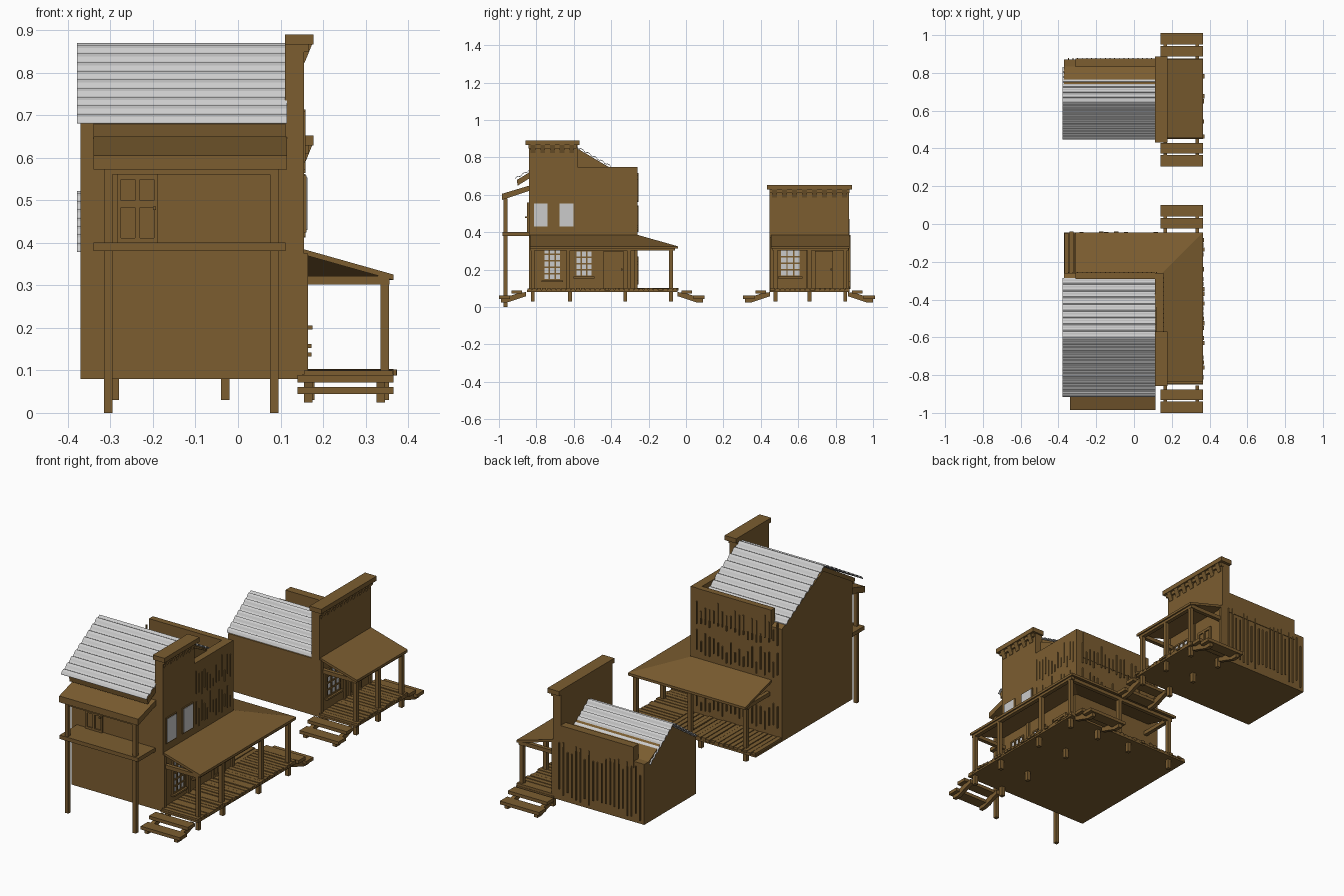
import bpy, bmesh, random

if "Cube" in bpy.data.objects:
    bpy.data.objects.remove(bpy.data.objects["Cube"])

random.seed(4)
WOOD = bpy.data.materials.new("wood")
WOOD.diffuse_color = (0.2, 0.11, 0.03, 1)
WOOD.use_nodes = True
WOOD.node_tree.nodes["Principled BSDF"].inputs["Base Color"].default_value = WOOD.diffuse_color


# --- helpers: every solid is (bottom ring, top ring) ---
def box(x0, x1, y0, y1, z0, z1):
    ring = [(x0, y0), (x1, y0), (x1, y1), (x0, y1)]
    return [(x, y, z0) for x, y in ring], [(x, y, z1) for x, y in ring]


def prism(axis, prof, a, b):
    if axis == 'x':
        return [(a, u, v) for u, v in prof], [(b, u, v) for u, v in prof]
    return [(u, a, v) for u, v in prof], [(u, b, v) for u, v in prof]


def slab(pts, t):
    return [(x, y, z - t) for x, y, z in pts], pts


def on_wall(wall, pos, u0, u1, z0, z1, d0, d1):
    """Box lying on the right wall ('x') or the front wall ('y')."""
    if wall == 'x':
        return box(pos + d0, pos + d1, u0, u1, z0, z1)
    return box(u0, u1, pos - d1, pos - d0, z0, z1)


def part(name, solids, mat=WOOD):
    bm = bmesh.new()
    for lo, hi in solids:
        a = [bm.verts.new(p) for p in lo]
        b = [bm.verts.new(p) for p in hi]
        bm.faces.new(a[::-1])
        bm.faces.new(b)
        n = len(a)
        for i in range(n):
            j = (i + 1) % n
            bm.faces.new((a[i], a[j], b[j], b[i]))
    bmesh.ops.recalc_face_normals(bm, faces=bm.faces)
    me = bpy.data.meshes.new(name)
    bm.to_mesh(me)
    bm.free()
    ob = bpy.data.objects.new(name, me)
    bpy.context.collection.objects.link(ob)
    if mat:
        me.materials.append(mat)


# --- repeated building parts ---
def gable_roof(name, y0, ym, y1, ze, zr, waves, thick):
    top = []
    for i in range(2 * waves):
        for f, h in ((0, 0), (.2, .007), (.55, .007), (.75, 0)):
            t = (i + f) / waves
            y = y0 + (ym - y0) * t if t <= 1 else ym + (y1 - ym) * (t - 1)
            top.append((y, ze + (zr - ze) * (1 - abs(1 - t)) + h - .006))
    top.append((y1, ze - .006))
    low = [(y, z - .004) for y, z in reversed(top)]
    part(name + "_corrugated_roof", [prism('x', top + low, -.378, .115)], None)
    e, r = ze - .011, zr - .011
    deck = [(y0 + .01, e), (ym, r), (y1 - .01, e),
            (y1 - .015, e - thick), (ym, r - thick), (y0 + .015, e - thick)]
    part(name + "_roof_deck", [prism('x', deck, -.34, .112)])


def cornice(name, y0, y1, z, n):
    part(name + "_cornice", [box(.11, .177, y0, y1, z - .024, z)])
    w = (y1 - y0 - .03) / n
    wedge = [(.15, z - .024), (.174, z - .024), (.157, z - .066), (.15, z - .066)]
    part(name + "_cornice_brackets",
         [prism('y', wedge, y0 + .015 + w * (i + .25), y0 + .015 + w * (i + .75)) for i in range(n)]
         + [box(.15, .166, y0 + .015, y1 - .015, z - .042, z - .02)])


def door(name, wall, pos, u0, u1, z0, z1):
    w, h = u1 - u0, z1 - z0
    s = [on_wall(wall, pos, u0, u1, z0, z1, -.01, .004)]
    for a, b in ((0, .1), (.44, .56), (.9, 1)):           # stiles
        s.append(on_wall(wall, pos, u0 + a * w, u0 + b * w, z0, z1, 0, .01))
    for a, b in ((0, .07), (.52, .62), (.93, 1)):         # rails
        s.append(on_wall(wall, pos, u0, u1, z0 + a * h, z0 + b * h, 0, .0095))
    s.append(on_wall(wall, pos, u1 - .012, u1 - .005, z0 + .48 * h, z0 + .53 * h, 0, .02))
    part(name, s)


def window(name, u0, u1, z0, z1, cols, rows):
    part(name + "_glass", [on_wall('x', .155, u0, u1, z0, z1, -.01, .003)], None)
    s = []
    for i in range(cols + 1):
        u = u0 + (u1 - u0) * i / cols
        s.append(on_wall('x', .155, u - .004, u + .004, z0, z1, 0, .008))
    for i in range(rows + 1):
        z = z0 + (z1 - z0) * i / rows
        s.append(on_wall('x', .155, u0 - .004, u1 + .004, z - .004, z + .004, 0, .0075))
    s.append(on_wall('x', .155, u0 - .012, u1 + .012, z0 - .012, z0 - .003, 0, .018))
    part(name + "_frame", s)


def steps(name, y, d):
    """Two treads leaving the porch end at y in direction d."""
    s = []
    for a, b, z in ((.022, .078, .072), (.085, .145, .044)):
        s.append(box(.14, .365, *sorted((y + d * a, y + d * b)), z, z + .017))
    prof = [(y, .08), (y + d * .04, .075), (y + d * .135, .044),
            (y + d * .135, .025), (y + d * .1, .025), (y, .058)]
    for x in (.165, .335):
        s.append(prism('x', prof, x - .01, x + .01))
    part(name, s)


def planks_across(y0, y1, x0, x1, flip=False):
    s, n = [], max(1, round((y1 - y0) / .026))
    w = (y1 - y0) / n
    for i in range(n):
        a, b, e = y0 + i * w + .002, y0 + (i + 1) * w - .002, x1 + random.uniform(-.006, .006)
        z = .101 + random.uniform(-.002, .002)
        s.append(box(a, b, x0, e, .088, z) if flip else box(x0, e, a, b, .088, z))
    return s


def posts(pts, z0, z1, r=.01):
    return [box(x - r, x + r, y - r, y + r, z0, z1) for x, y in pts]


# --- large building ---
body = [(-.84, .08), (-.26, .08), (-.26, .665), (-.6, .84), (-.84, .695)]
part("large_body", [prism('x', body, -.37, .12)])
front = [(-.84, .08), (-.26, .08), (-.26, .75), (-.58, .75), (-.58, .87), (-.84, .87)]
part("large_false_front", [prism('x', front, .11, .155)])
part("large_side_parapet", [box(-.31, .112, -.29, -.258, .6, .75)])
gable_roof("large", -.915, -.605, -.285, .69, .873, 9, .03)
cornice("large", -.858, -.57, .89, 5)

part("large_porch_floor", [box(.15, .365, -.85, -.045, .08, .09), box(-.37, .155, -.27, -.045, .08, .09)]
     + planks_across(-.85, -.045, .155, .368) + planks_across(-.37, .155, -.26, -.045, True))
part("large_porch_roof", [
    slab([(.15, -.835, .386), (.366, -.835, .325), (.366, -.044, .325), (.15, -.26, .386)], .013),
    slab([(.15, -.26, .386), (.366, -.044, .325), (-.31, -.044, .325), (-.31, -.26, .386)], .013)])
pp = [(.345, -.82), (.345, -.63), (.345, -.305), (.345, -.08), (.03, -.08), (-.29, -.08)]
part("large_porch_posts", posts(pp, .09, .31))
part("large_porch_beams", [box(.335, .356, -.832, -.06, .302, .322), box(-.305, .35, -.09, -.07, .302, .322),
                           box(.15, .35, -.832, -.812, .302, .322), box(-.302, -.282, -.26, -.08, .302, .322)])
part("large_stilts", posts([(x, y) for x in (.17, .345) for y in (-.82, -.62, -.325, -.08)]
                           + [(-.03, -.08), (-.29, -.08)], .03, .085))
steps("large_front_steps", -.855, -1)
steps("large_rear_steps", -.045, 1)
part("large_wall_trim", [box(.15, .164, y, y + .018, .1, .375) for y in (-.84, -.64, -.278)])
window("large_tall_window", -.76, -.67, .145, .315, 3, 5)
window("large_wide_window", -.59, -.5, .165, .3, 3, 4)
door("large_porch_door", 'x', .155, -.44, -.335, .1, .3)
part("upper_windows", [box(.15, .163, -.812, -.74, .43, .553), box(.15, .163, -.677, -.602, .43, .553)], None)
part("upper_window_frames", [box(.15, .161, y - .005, y + .08, .424, .558) for y in (-.812, -.677)])

# balcony on the front end
part("balcony_floor", [box(-.34, .112, -.982, -.835, .38, .4)])
part("balcony_roof", [prism('x', [(-.985, .572), (-.985, .605), (-.835, .65), (-.835, .622)], -.34, .115)])
part("balcony_posts", posts([(-.305, -.965), (.085, -.965)], 0, .58))
part("balcony_beam", [box(-.31, .09, -.973, -.957, .56, .585)])
door("balcony_door", 'y', -.84, -.285, -.188, .4, .56)

# --- small building ---
body = [(.448, .08), (.872, .08), (.872, .395), (.835, .395), (.64, .505), (.448, .375)]
part("small_body", [prism('x', body, -.37, .12)])
part("small_false_front", [box(.11, .155, .447, .872, .08, .635)])
part("small_side_parapet", [box(-.31, .112, .832, .875, .36, .47)])
gable_roof("small", .448, .64, .83, .388, .525, 7, .018)
cornice("small", .432, .888, .652, 8)
part("small_porch_floor", [box(.15, .365, .45, .875, .08, .09)] + planks_across(.45, .875, .155, .368))
part("small_porch_roof", [slab([(.15, .455, .386), (.366, .455, .325), (.366, .873, .325), (.15, .873, .386)], .013)])
sp = [(.345, .478), (.345, .66), (.345, .852)]
part("small_porch_posts", posts(sp, .09, .31))
part("small_porch_beams", [box(.335, .356, .462, .868, .302, .322)]
     + [box(.15, .35, y - .01, y + .01, .302, .322) for y in (.475, .855)])
part("small_stilts", posts(sp + [(.17, y) for _, y in sp], .03, .085))
steps("small_front_steps", .45, -1)
steps("small_rear_steps", .865, 1)
part("small_wall_trim", [box(.15, .164, y, y + .018, .1, .375) for y in (.45, .645, .853)])
window("small_window", .505, .61, .165, .305, 3, 4)
door("small_door", 'x', .155, .69, .785, .1, .3)

# --- thin weathered battens on the plank walls ---
bat = []
for i in range(20):
    x = -.35 + i * .0245
    bat.append(box(x, x + .005, .87, .879, .09 + random.random() * .05, random.uniform(.33, .39)))
    for z in (.4, .56, .12):
        h = random.uniform(.04, .12)
        z += random.uniform(0, .04)
        bat.append(box(x, x + .005, -.262, -.253, z, z + h))
for i in range(13):
    y = -.57 + i * .0235
    for z in (.41, .56):
        z += random.uniform(0, .04)
        bat.append(box(.15, .159, y, y + .004, z, z + random.uniform(.04, .12)))
part("wall_battens", bat)
